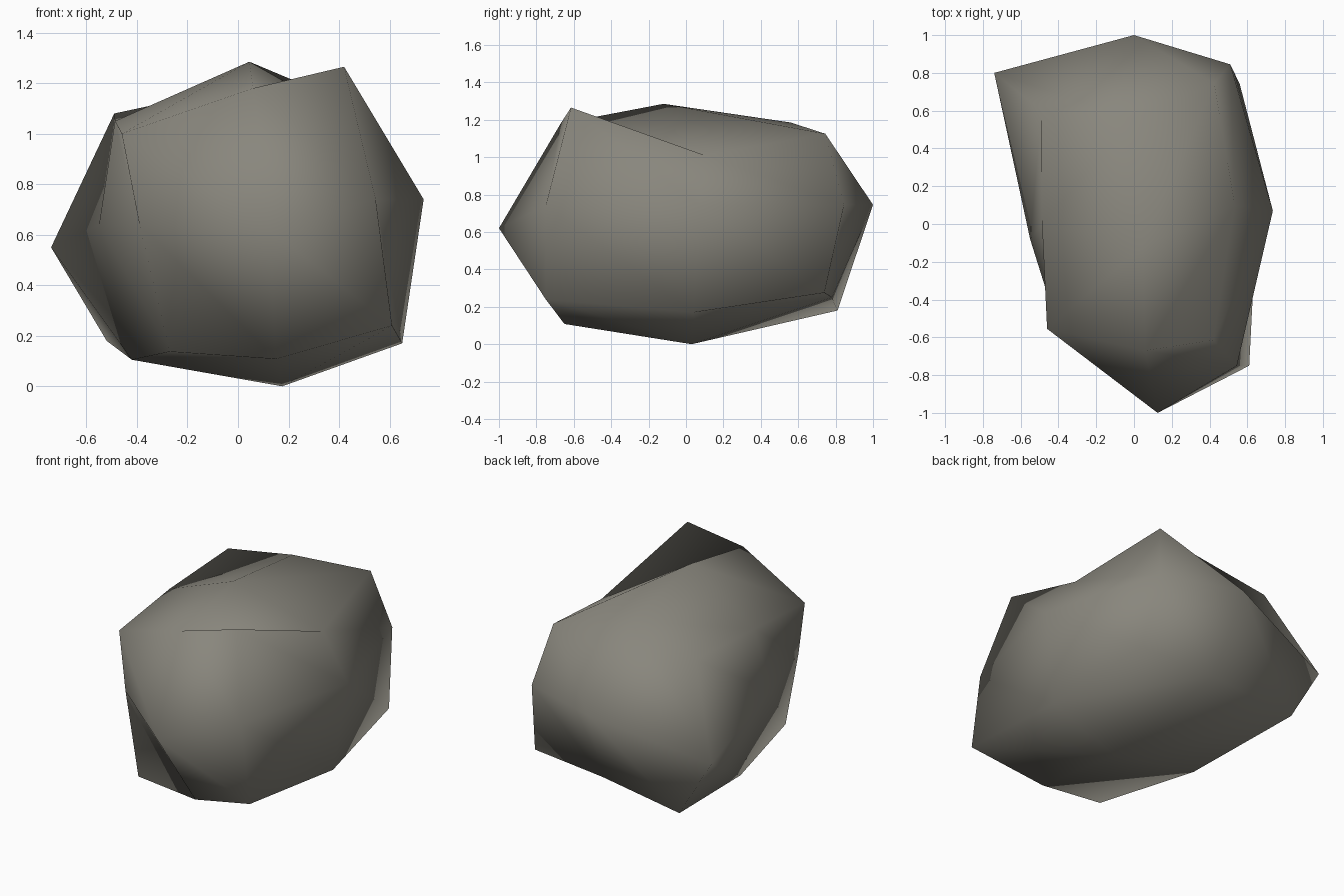
import bpy, bmesh

# Stone: a cube cut once per side (3 x 3 x 3 lattice), each lattice point pulled to shape.
# Rows run left, middle, right; keyed by (depth, height) with -1 = front / bottom.
ROWS = {
    (-1, -1): [(-0.27, -0.63, 0.137), (0.15, -0.65, 0.108), (0.61, -0.75, 0.24)],
    (-1, 0): [(-0.39, -0.59, 0.64), (0.125, -1.0, 0.62), (0.545, -0.75, 0.74)],
    (-1, 1): [(-0.46, -0.555, 1.0), (0.06, -0.67, 1.18), (0.42, -0.615, 1.265)],
    (0, -1): [(-0.42, 0.045, 0.105), (0.175, 0.03, 0.0), (0.65, 0.04, 0.17)],
    (0, 0): [(-0.55, -0.08, 0.64), None, (0.735, 0.07, 0.74)],
    (0, 1): [(-0.487, 0.0, 1.05), (0.045, -0.12, 1.285), (0.533, 0.10, 1.01)],
    (1, -1): [(-0.52, 0.81, 0.18), (0.05, 0.78, 0.25), (0.56, 0.74, 0.275)],
    (1, 0): [(-0.74, 0.80, 0.55), (0.0, 1.0, 0.745), (0.51, 0.845, 0.745)],
    (1, 1): [(-0.49, 0.60, 1.08), (0.0, 0.56, 1.185), (0.425, 0.745, 1.125)],
}

bm = bmesh.new()
bmesh.ops.create_cube(bm, size=2)
bmesh.ops.subdivide_edges(bm, edges=bm.edges[:], cuts=1, use_grid_fill=True)
for v in bm.verts:
    i, j, k = (round(c) for c in v.co)
    v.co = ROWS[(j, k)][i + 1]
for f in bm.faces:
    f.smooth = True
bmesh.ops.recalc_face_normals(bm, faces=bm.faces[:])

mesh = bpy.data.meshes.new("stone")
bm.to_mesh(mesh)
bm.free()

stone_grey = bpy.data.materials.new("stone grey")
stone_grey.diffuse_color = (0.25, 0.24, 0.205, 1)
mesh.materials.append(stone_grey)

stone = bpy.data.objects.new("stone", mesh)
bpy.context.collection.objects.link(stone)
